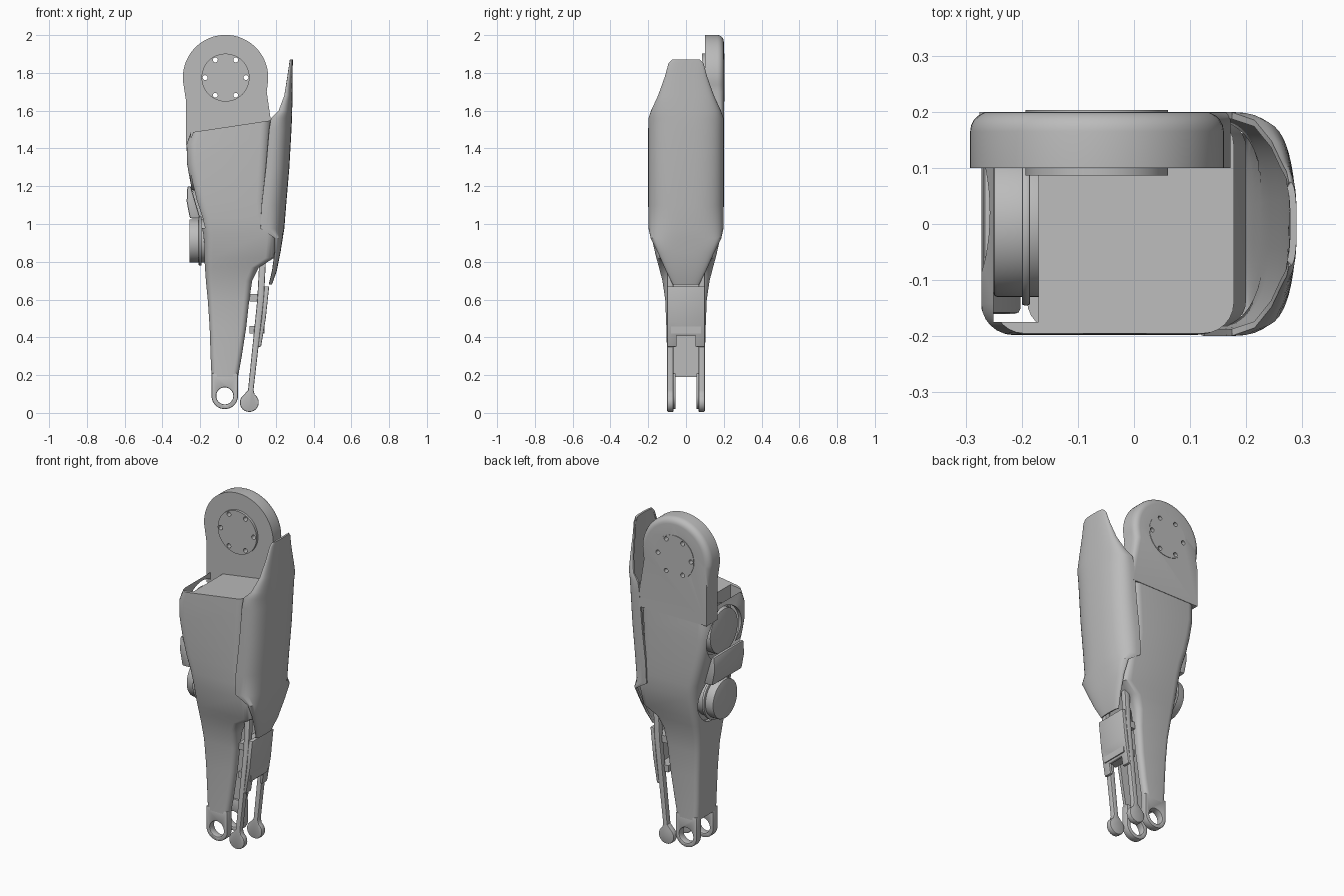
import bpy, bmesh
from math import sin, cos, pi, radians, copysign
from mathutils import Matrix

if "Cube" in bpy.data.objects:
    bpy.data.objects.remove(bpy.data.objects["Cube"], do_unlink=True)

grey = bpy.data.materials.new("warm_grey")
grey.use_nodes = True
grey.diffuse_color = (0.5, 0.5, 0.5, 1)
grey.node_tree.nodes["Principled BSDF"].inputs["Base Color"].default_value = (0.5, 0.5, 0.5, 1)


def make(name, bm, recalc=True):
    if recalc:
        bmesh.ops.recalc_face_normals(bm, faces=bm.faces)
    mesh = bpy.data.meshes.new(name)
    bm.to_mesh(mesh)
    bm.free()
    mesh.materials.append(grey)
    ob = bpy.data.objects.new(name, mesh)
    bpy.context.collection.objects.link(ob)
    return ob


def activate(ob):
    bpy.ops.object.select_all(action='DESELECT')
    ob.select_set(True)
    bpy.context.view_layer.objects.active = ob


def modify(ob, kind, **settings):
    mod = ob.modifiers.new(kind.title(), kind)
    for key, value in settings.items():
        setattr(mod, key, value)
    activate(ob)
    bpy.ops.object.modifier_apply(modifier=mod.name)


def bevel(ob, width, segments=2):
    modify(ob, 'BEVEL', width=width, segments=segments, limit_method='ANGLE', angle_limit=radians(40))


def cut(ob, *cutters):
    for c in cutters:
        modify(ob, 'BOOLEAN', object=c, operation='DIFFERENCE', solver='EXACT')
        bpy.data.objects.remove(c, do_unlink=True)


def box(name, x, y, z):
    bm = bmesh.new()
    bmesh.ops.create_cube(bm, size=1)
    for v in bm.verts:
        for i, (lo, hi) in enumerate((x, y, z)):
            v.co[i] = lo if v.co[i] < 0 else hi
    return make(name, bm)


def cylinder(name, axis, span, centre, radius, sides=48):
    """Cylinder along x or y; centre gives the other two coordinates."""
    bm = bmesh.new()
    bmesh.ops.create_cone(bm, cap_ends=True, segments=sides, radius1=radius, radius2=radius, depth=span[1] - span[0])
    mid = sum(span) / 2
    if axis == 'X':
        m = Matrix.Translation((mid, *centre)) @ Matrix.Rotation(pi / 2, 4, 'Y')
    else:
        m = Matrix.Translation((centre[0], mid, centre[1])) @ Matrix.Rotation(pi / 2, 4, 'X')
    bm.transform(m)
    return make(name, bm)


def slab(name, outline, y):
    """Side outline in x and z, extruded along y."""
    bm = bmesh.new()
    f = bm.faces.new([bm.verts.new((px, y[0], pz)) for px, pz in outline])
    ext = bmesh.ops.extrude_face_region(bm, geom=[f])["geom"]
    bmesh.ops.translate(bm, vec=(0, y[1] - y[0], 0), verts=[g for g in ext if isinstance(g, bmesh.types.BMVert)])
    return make(name, bm)


def arc(cx, cz, r, start, end, n=20):
    return [(cx + r * cos(radians(start + (end - start) * i / n)),
             cz + r * sin(radians(start + (end - start) * i / n))) for i in range(n + 1)]


def bridge(bm, rows, closed):
    for a, b in zip(rows, rows[1:]):
        n = len(a)
        for j in range(n if closed else n - 1):
            k = (j + 1) % n
            bm.faces.new((a[j], a[k], b[k], b[j]))


# Main leg housing: rounded sections (height, x low, x high, half depth, tilt)
sections = [(.19, -.14, 0, .1, 0), (.3, -.145, .02, .1, 0), (.45, -.15, .043, .104, 0),
            (.6, -.16, .06, .11, 0), (.7, -.17, .075, .125, 0), (.77, -.175, .11, .143, 0),
            (.82, -.178, .19, .157, 0), (.95, -.185, .2, .187, 0), (1.03, -.2, .16, .194, 0),
            (1.12, -.228, .155, .197, 0), (1.22, -.252, .16, .198, 0), (1.32, -.27, .165, .198, 0),
            (1.44, -.272, .172, .197, .08), (1.515, -.25, .178, .195, .15)]
bm = bmesh.new()
rows = []
for z, lo, hi, hy, tilt in sections:
    r = hy * .28
    row = []
    for q, (cx, cy) in enumerate(((hi - r, hy - r), (lo + r, hy - r), (lo + r, r - hy), (hi - r, r - hy))):
        for i in range(7):
            a = (q + i / 6) * pi / 2
            x = cx + r * cos(a)
            row.append(bm.verts.new((x, cy + r * sin(a), z + tilt * (x + .05))))
    rows.append(row)
bridge(bm, rows, True)
bm.faces.new(rows[0])
bm.faces.new(rows[-1])
housing = make("leg_housing", bm)
cut(housing,
    box("motor_bay", (-.25, -.17), (-.175, .1), (.98, 1.7)),
    cylinder("upper_window", 'X', (-.5, -.17), (.02, 1.31), .155),
    cylinder("lower_window", 'X', (-.5, -.15), (0, .91), .145),
    box("shin_channel", (-.11, .3), (-.065, .065), (.1, .72)))

# Ankle forks with bearing eyes
for side, y in (("front", (-.1, -.055)), ("back", (.055, .1))):
    fork = slab(side + "_ankle_fork", [(0, .21), (-.14, .21)] + arc(-.07, .09, .07, 180, 360), y)
    cut(fork, cylinder("eye", 'Y', (-.3, .3), (-.07, .09), .045))
    bevel(fork, .006)

# Hip disc and neck, rounded on the outer back edge
hip = slab("hip_disc", [(-.275, 1.42), (.17, 1.42), (.172, 1.56), (.152, 1.7)]
           + arc(-.066, 1.775, .226, -10, 185, 40) + [(-.275, 1.65)], (.1, .2))
bm = bmesh.new()
bm.from_mesh(hip.data)
rim = [e for e in bm.edges if all(v.co.y > .19 and v.co.z > 1.43 for v in e.verts)]
bmesh.ops.bevel(bm, geom=rim, offset=.035, segments=5, profile=.5, affect='EDGES')
bm.to_mesh(hip.data)
bm.free()
flange = cylinder("hip_flange", 'Y', (.086, .11), (-.066, 1.775), .127)
back_cap = cylinder("hip_back_cap", 'Y', (.19, .203), (-.066, 1.775), .127)
for part in (hip, flange, back_cap):
    cut(part, *[cylinder("bolt_hole", 'Y', (0, .3), (-.066 + .108 * cos(i * pi / 3), 1.775 + .108 * sin(i * pi / 3)),
                         .013, 16) for i in range(6)])

# Curved outer guard (height, edge x, outer x, half width)
guard = [(.68, .165, .18, .07), (.75, .182, .205, .105), (.85, .195, .225, .15), (.925, .195, .237, .187),
         (.975, .12, .245, .198), (1.1, .125, .255, .2), (1.3, .148, .272, .2), (1.5, .165, .283, .2),
         (1.56, .175, .286, .199), (1.6, .215, .287, .185), (1.68, .245, .288, .148),
         (1.78, .262, .289, .112), (1.85, .272, .29, .093), (1.87, .276, .29, .075)]
bm = bmesh.new()
rows = []
for z, edge, out, w in guard:
    row = []
    for i in range(25):
        t = -pi / 2 + pi * i / 24
        c, s = max(cos(t), 0), sin(t)
        row.append(bm.verts.new((edge + (out - edge) * c ** .75, w * copysign(abs(s) ** .75, s), z)))
    rows.append(row)
bridge(bm, rows, False)
shell = make("outer_guard", bm, recalc=False)
modify(shell, 'SOLIDIFY', thickness=.012, offset=-1)

# Motors facing out of the side
for name, z, r, span in (("upper_motor", 1.31, .13, (-.25, -.15)), ("lower_motor", .91, .115, (-.258, -.12))):
    bevel(cylinder(name, 'X', span, (0, z), r), .006)
    bevel(cylinder(name + "_flange", 'X', (span[0] + .05, span[0] + .065), (0, z), r + .015), .004)

# Strap between the motors
strap = slab("motor_strap", [(-.268, 1.2), (-.25, 1.2), (-.2, 1.03), (-.255, 1.03), (-.272, 1.12)], (-.16, .12))
bevel(strap, .01)

# Linkage rods with rounded ends
for side, y in (("front", (-.1, -.066)), ("back", (.066, .1))):
    rod = slab(side + "_link_rod", arc(.06, .055, .05, 125, 415) + [(.082, .12), (.137, .6), (.15, .85),
                                                                  (.115, .85), (.102, .6), (.053, .12)], y)
    bevel(rod, .006)

# Linkage cover and crossbars
cover = slab("link_cover", [(.165, .67), (.147, .5), (.122, .35), (.105, .35), (.125, .5), (.14, .67)], (-.1, .1))
cut(cover, box("cover_notch", (0, .3), (-.05, .05), (.3, .41)))
bevel(cover, .005)
for i, z in enumerate((.44, .61)):
    box(f"link_crossbar_{i + 1}", (.06, .14), (-.08, .08), (z - .02, z + .02))

for ob in list(bpy.context.collection.objects):
    if ob.type == 'MESH' and ob.data.materials and ob.data.materials[0] == grey:
        activate(ob)
        bpy.ops.object.shade_smooth_by_angle(angle=radians(32))
